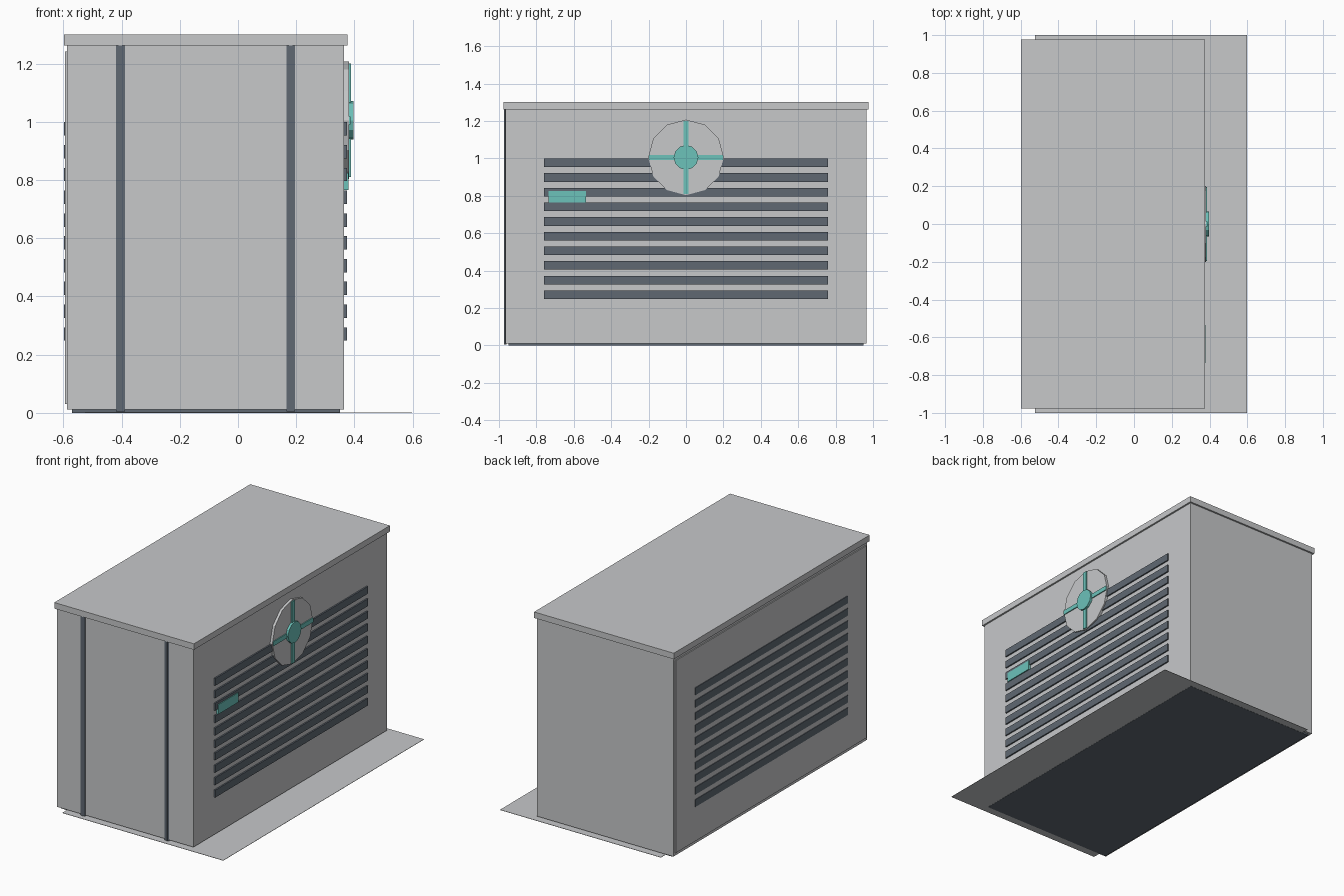
import bpy
from math import pi

default = bpy.data.objects.get("Cube")
if default:
    bpy.data.objects.remove(default, do_unlink=True)


def material(name, colour):
    m = bpy.data.materials.new(name)
    m.use_nodes = True
    m.diffuse_color = (*colour, 1)
    m.node_tree.nodes["Principled BSDF"].inputs["Base Color"].default_value = (*colour, 1)
    return m


grey = material("light grey", (0.57, 0.58, 0.59))
slate = material("dark slate", (0.115, 0.14, 0.17))
teal = material("teal", (0.15, 0.54, 0.49))


def box(name, mat, x, y, z):
    """Box from its (low, high) extents on each axis."""
    spans = (x, y, z)
    bpy.ops.mesh.primitive_cube_add(size=1, location=[(a + b) / 2 for a, b in spans])
    ob = bpy.context.object
    ob.name = name
    ob.scale = [b - a for a, b in spans]
    bpy.ops.object.transform_apply(location=False, rotation=False, scale=True)
    ob.data.materials.append(mat)
    return ob


def disc(name, mat, radius, x, z, sides):
    """Flat disc facing sideways along x."""
    bpy.ops.mesh.primitive_cylinder_add(vertices=sides, radius=radius, depth=x[1] - x[0],
                                        location=(sum(x) / 2, 0, z), rotation=(0, pi / 2, 0))
    ob = bpy.context.object
    ob.name = name
    ob.data.materials.append(mat)
    return ob


# Ground plate and recessed base
box("ground_plate", grey, (-0.525, 0.597), (-1, 1), (0.001, 0.003))
box("base", slate, (-0.57, 0.35), (-0.95, 0.95), (0, 0.012))

# Body and overhanging roof
box("body", grey, (-0.588, 0.365), (-0.965, 0.965), (0.011, 1.262))
box("roof", grey, (-0.598, 0.376), (-0.976, 0.976), (1.262, 1.3))

# Raised panel on one long side
box("side_panel", grey, (-0.594, -0.586), (-0.95, 0.95), (0.03, 1.242))

# Louvre slats on both long sides
for i in range(10):
    z = 0.248 + i * 0.0783
    box(f"right_slat_{i + 1}", slate, (0.36, 0.374), (-0.76, 0.76), (z, z + 0.046))
    box(f"left_slat_{i + 1}", slate, (-0.598, -0.59), (-0.76, 0.76), (z, z + 0.046))

# Vertical seams on the front, each with a narrow central ridge
for side, x in (("right", -0.404), ("left", 0.181)):
    box(f"{side}_seam", slate, (x - 0.015, x + 0.015), (-0.969, -0.96), (0.005, 1.262))
    box(f"{side}_seam_ridge", slate, (x - 0.006, x + 0.006), (-0.972, -0.96), (0.005, 1.262))

# Fan: backing disc, cross arms and hub
fan_z = 1.005
disc("fan_disc", grey, 0.202, (0.36, 0.381), fan_z, 12)
box("fan_arm_vertical", teal, (0.375, 0.388), (-0.014, 0.014), (fan_z - 0.195, fan_z + 0.195))
box("fan_arm_horizontal", teal, (0.375, 0.387), (-0.197, 0.197), (fan_z - 0.014, fan_z + 0.014))
disc("fan_hub", teal, 0.066, (0.375, 0.396), fan_z, 12)

# Small marker plate over the slats
box("marker_plate", teal, (0.365, 0.379), (-0.735, -0.535), (0.765, 0.825))
